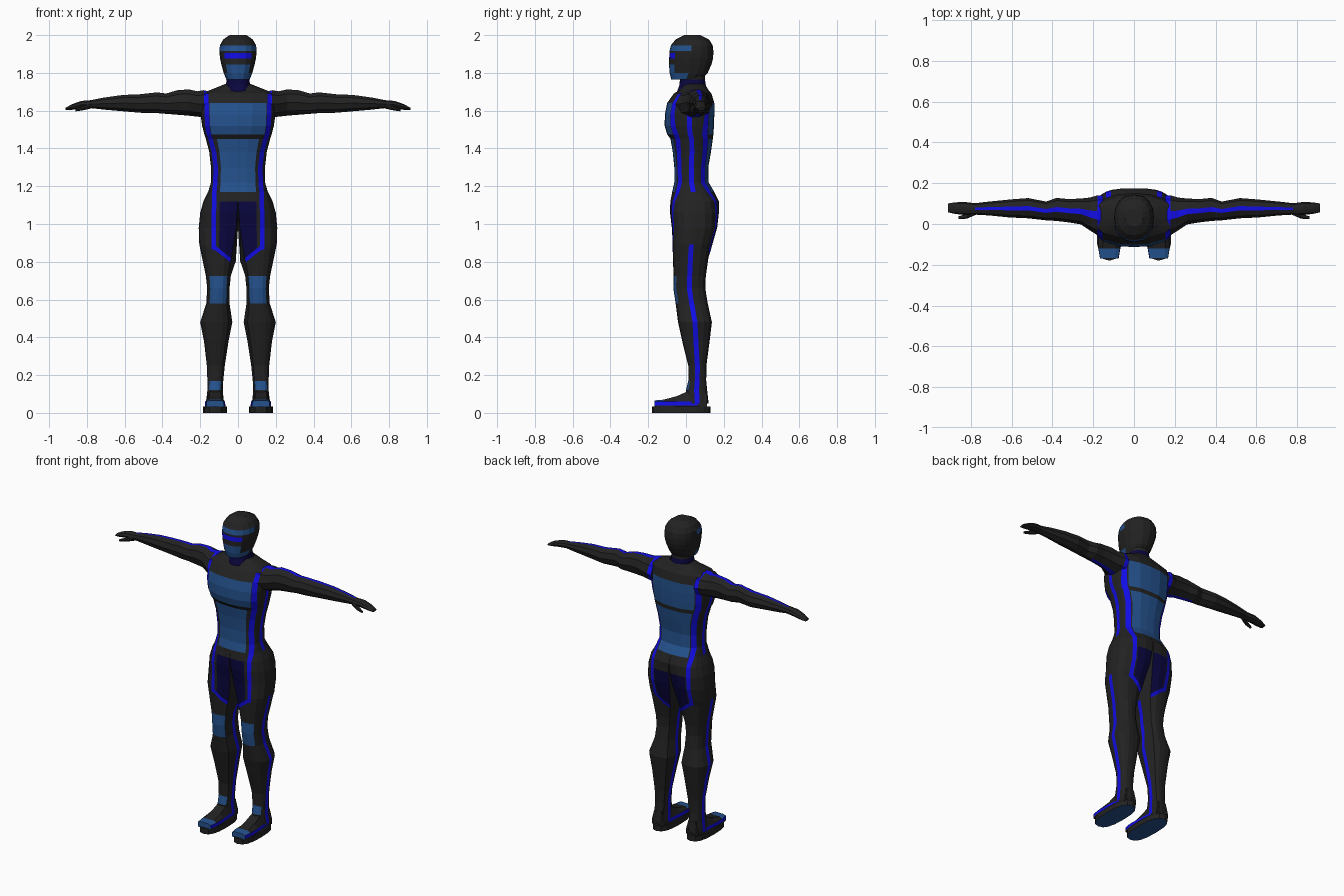
import bpy, bmesh, math

if "Cube" in bpy.data.objects:
    bpy.data.objects.remove(bpy.data.objects["Cube"])

def mat(name, rgb):
    m = bpy.data.materials.new(name)
    m.diffuse_color = (*rgb, 1)
    m.use_nodes = True
    m.node_tree.nodes["Principled BSDF"].inputs["Base Color"].default_value = m.diffuse_color
    return m

MATS = [mat("charcoal fabric", (.016, .016, .016)), mat("steel blue panel", (.018, .085, .27)),
        mat("bright blue trim", (.006, .004, .8)), mat("dark navy panel", (.003, .002, .05))]
DARK, STEEL, BRIGHT, NAVY = range(4)


def loft(name, rings, rule=lambda i, k, c: DARK, mirror=True, caps=True):
    """Skin closed rings; rule(row, column, centre) picks the material (row -1 / last = caps)."""
    bm = bmesh.new()
    vs = [[bm.verts.new(p) for p in r] for r in rings]
    n = len(rings[0])

    def add(loop, i, k):
        if all(abs(v.co.x) < 1e-5 for v in loop):
            return                      # nothing on the mirror plane
        f = bm.faces.new(loop)
        f.material_index = rule(i, k, f.calc_center_median())

    for i in range(len(vs) - 1):
        for k in range(n):
            j = (k + 1) % n
            add((vs[i][k], vs[i][j], vs[i + 1][j], vs[i + 1][k]), i, k)
    if caps:
        add(vs[0][::-1], -1, 0)
        add(vs[-1], len(vs) - 1, 0)
    bmesh.ops.recalc_face_normals(bm, faces=bm.faces)
    me = bpy.data.meshes.new(name)
    bm.to_mesh(me)
    bm.free()
    for m in MATS:
        me.materials.append(m)
    ob = bpy.data.objects.new(name, me)
    bpy.context.collection.objects.link(ob)
    if mirror:
        ob.modifiers.new("mirror", "MIRROR")
    return ob


def spow(v, e):
    return math.copysign(abs(v) ** e, v)


def oval(z, cx, w, yf, yb, sides=16, n=2.3):
    """Horizontal rounded ring, starting at the front."""
    out = []
    for k in range(sides):
        a = 2 * math.pi * k / sides
        out.append((cx + w * spow(math.sin(a), 2 / n),
                    (yf + yb) / 2 - (yb - yf) / 2 * spow(math.cos(a), 2 / n), z))
    return out


# --- body: one half, ankle to neck, with columns placed along the suit's stripes
def body_ring(z, xi, xo, yf, yb, s, r, tilt=0, n=2.7):
    W, ym = xo - xi, (yf + yb) / 2
    c = xi + r * W / 2

    def h(x):
        if x >= c:
            return max(0, 1 - ((x - c) / (xo - c)) ** n) ** (1 / n)
        return 1 - r * (1 - max(0, 1 - ((c - x) / (c - xi)) ** n) ** (1 / n))

    def xs(p):
        b = xi + .12 * r * W
        o = s + .012
        return [b, b + (p - b) * .5, p, s - .012, o, o + (xo - o) * .5, o + (xo - o) * .88]

    front = xs(s - .015 if z > 1.46 else xi + (s - xi) * .77)
    back = xs(s - .018)
    pts = [(x, ym + (yf - ym) * h(x)) for x in front]
    pts += [(xo, ym - .013), (xo, ym + .013)]
    pts += [(x, ym + (yb - ym) * h(x)) for x in reversed(back)]
    pts += [(xi, ym + .013), (xi, ym - .013)]
    return [(x, y, z + tilt * min(x, s)) for x, y in pts]


LEG = [(.05, .075, .17, 0, .12), (.12, .08, .162, 0, .112), (.17, .078, .162, .012, .107),
       (.25, .07, .165, .012, .108), (.38, .05, .18, -.02, .125), (.48, .03, .2, -.042, .137),
       (.58, .045, .168, -.055, .115), (.66, .045, .163, -.067, .102), (.725, .038, .17, -.066, .105),
       (.765, .02, .2, -.07, .122), (.79, .012, .205, -.071, .13)]
TORSO = [(.98, .208, -.075, .165, .128, .4), (1.06, .2, -.085, .175, .128, .2),
         (1.12, .183, -.084, .175, .125, .05), (1.17, .158, -.073, .15, .125, 0),
         (1.22, .143, -.062, .12, .12, 0), (1.3, .143, -.062, .118, .118, 0),
         (1.38, .152, -.07, .132, .127, 0), (1.45, .17, -.082, .142, .145, 0),
         (1.475, .178, -.1, .145, .155, 0), (1.52, .19, -.113, .148, .162, 0),
         (1.58, .198, -.112, .15, .165, 0), (1.64, .2, -.1, .15, .167, 0),
         (1.69, .195, -.065, .135, .167, 0), (1.708, .15, -.035, .12, .11, 0),
         (1.74, .07, -.01, .1, .05, 0)]
rings = []
for z, xi, xo, yf, yb in LEG:
    hem = z > .75
    rings.append(body_ring(z, xi, xo, yf, yb, .128 if hem else xi + .62 * (xo - xi), 1, .8 if hem else 0))
rings += [body_ring(z, 0, *rest) for z, *rest in TORSO]
levels = [r[0] for r in LEG + TORSO]


def body_rule(i, k, c):
    if not 0 <= i < len(levels) - 1:
        return DARK
    z = (levels[i] + levels[i + 1]) / 2
    front, back = k in (0, 1), k in (13, 14)
    if z < .79:
        if .765 < z and k in (0, 1, 2, 3, 11, 12, 13, 14):
            return BRIGHT               # slanted hem stripe
        if k in (7, 16):
            return BRIGHT               # leg side stripes
        if (.12 < z < .17 or .58 < z < .725) and k < 5:
            return STEEL                # instep and knee pads
        return DARK
    if k in (3, 11) and z < 1.69:
        return BRIGHT                   # long front and back stripes
    if k == 7 and 1.16 < z < 1.6:
        return BRIGHT                   # flank stripe
    if (front and z < 1.12) or (back and z < 1.06):
        return NAVY
    panel = 1.17 < z < 1.45 or 1.475 < z < 1.64
    return STEEL if (front or back) and panel else DARK


loft("body", rings, body_rule, caps=False)

# --- arms: rings along x (x, y front, y back, z low, z high)
ARM = [(.152, -.06, .14, 1.56, 1.702), (.18, -.055, .14, 1.562, 1.71), (.215, -.032, .13, 1.567, 1.704),
       (.26, -.002, .125, 1.572, 1.714), (.32, .008, .122, 1.577, 1.71), (.38, .015, .128, 1.582, 1.692),
       (.43, .018, .11, 1.586, 1.698), (.52, .028, .127, 1.588, 1.688), (.61, .032, .12, 1.596, 1.684),
       (.71, .042, .11, 1.605, 1.67), (.78, .046, .102, 1.613, 1.656), (.83, .044, .108, 1.611, 1.652),
       (.88, .05, .106, 1.604, 1.634), (.913, .058, .1, 1.602, 1.615)]
ANGLES = [math.radians(a) for a in (-12, 12, 50, 90, 130, 168, 192, 230, 270, 310)]


def x_rings(table):
    return [[(x, (a + b) / 2 + (b - a) / 2 * math.sin(t), (l + u) / 2 + (u - l) / 2 * math.cos(t))
             for t in ANGLES] for x, a, b, l, u in table]


def arm_rule(i, k, c):
    top = k == 0 and 0 <= i < 10
    under = k == 5 and .18 < c.x < .4
    return BRIGHT if i == 0 or top or under else DARK


loft("arm", x_rings(ARM), arm_rule)
loft("thumb", x_rings([(.775, .045, .07, 1.612, 1.64), (.82, .026, .05, 1.602, 1.627),
                       (.86, .024, .038, 1.596, 1.61)]))

# --- shoes
SHOE = [(.112, .043, .12), (.06, .046, .12), (.01, .047, .115),
        (-.05, .053, .088), (-.12, .054, .07), (-.168, .046, .066)]


def shoe_rule(i, k, c):
    if c.y < -.12 and (k in (2, 3, 4) or i == 5):
        return STEEL
    return BRIGHT if k in (1, 5) and c.y < .08 else DARK


loft("shoe", [[(.121 + s * w, y, z) for s, z in ((-1, .03), (-1, .04), (-.97, .06), (-.6, t),
                                               (.6, t), (.97, .06), (1, .04), (1, .03))]
              for y, w, t in SHOE], shoe_rule)
loft("sole", [oval(z, .121, .063, -.18, .13, 16, 2.6) for z in (0, .035)],
     lambda i, k, c: STEEL if i == -1 else DARK)

# --- neck
NECK = [(1.68, .075, -.055, .115), (1.735, .064, -.035, .105), (1.765, .06, -.032, .1), (1.81, .06, -.035, .1)]
loft("neck", [oval(z, 0, *r) for z, *r in NECK],
     lambda i, k, c: NAVY if i == 1 or c.y < 0 else DARK, mirror=False)

# --- head with mask, visor and headband
HEAD = [(1.765, .062, -.078, .08), (1.80, .076, -.087, .115), (1.845, .088, -.09, .135),
        (1.876, .095, -.089, .143), (1.904, .098, -.088, .145), (1.916, .098, -.087, .145),
        (1.946, .096, -.08, .141), (1.977, .078, -.055, .122), (2.0, .045, -.01, .075)]


def head_rule(i, k, c):
    if i in (0, 1) and (k in (0, 1, 14, 15) or (i == 0 and c.y < 0)):
        return STEEL
    if i == 3 and k in (0, 1, 14, 15):
        return BRIGHT
    return STEEL if i == 5 and c.y < .03 else DARK


loft("head", [oval(z, 0, *r) for z, *r in HEAD], head_rule, mirror=False)
